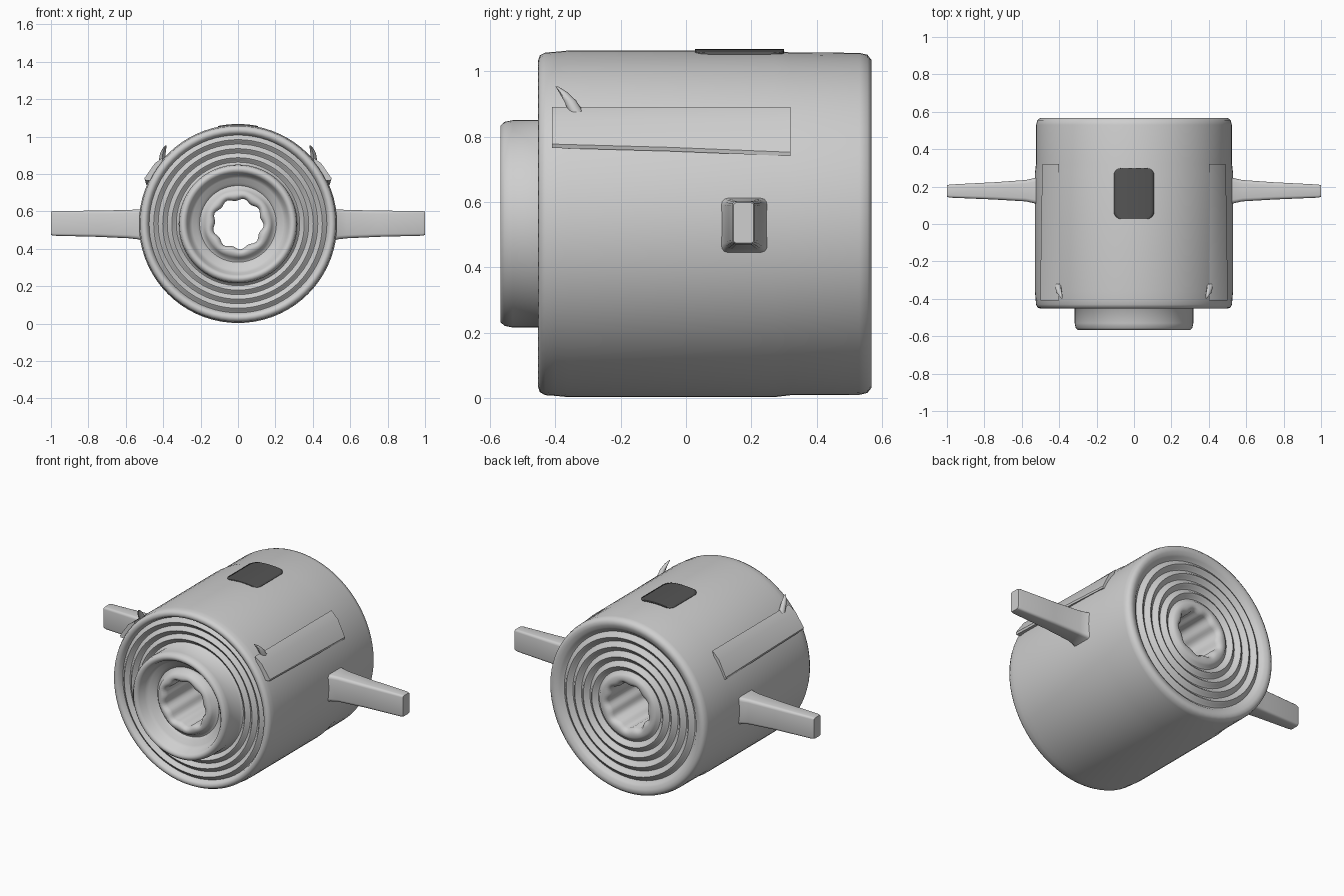
import bpy, bmesh, math
from math import sin, cos, pi, radians

cube = bpy.data.objects.get("Cube")
if cube:
    bpy.data.objects.remove(cube)

AXIS_Z = 0.533
RADIUS = 0.53


def material(name, value):
    m = bpy.data.materials.new(name)
    m.use_nodes = True
    m.diffuse_color = (value, value, value, 1)
    m.node_tree.nodes["Principled BSDF"].inputs["Base Color"].default_value = m.diffuse_color
    return m


pale = material("pale grey", 0.62)
dark = material("dark grey", 0.09)


def make_object(name, bm, mat, angle=45):
    bmesh.ops.recalc_face_normals(bm, faces=bm.faces[:])
    mesh = bpy.data.meshes.new(name)
    bm.to_mesh(mesh)
    bm.free()
    ob = bpy.data.objects.new(name, mesh)
    bpy.context.collection.objects.link(ob)
    mesh.materials.append(mat)
    bpy.ops.object.select_all(action='DESELECT')
    ob.select_set(True)
    bpy.context.view_layer.objects.active = ob
    bpy.ops.object.shade_smooth_by_angle(angle=radians(angle))
    return ob


def skin(bm, loops, closed=False, caps=True):
    """Bridge equal-length vertex loops with quads."""
    rows = [[bm.verts.new(p) for p in loop] for loop in loops]
    pairs = list(zip(rows, rows[1:])) + ([(rows[-1], rows[0])] if closed else [])
    for a, b in pairs:
        for i in range(len(a)):
            j = (i + 1) % len(a)
            bm.faces.new((a[i], a[j], b[j], b[i]))
    if caps and not closed:
        bm.faces.new(rows[0])
        bm.faces.new(rows[-1])


def ripples(r0, r1, count, y, depth):
    """Concentric ridges between two radii on an end face."""
    n = count * 6
    return [(r0 + (r1 - r0) * i / n, y + depth * cos(2 * pi * count * i / n))
            for i in range(n + 1)]


# Lathed drum: hollow bore, stepped collar, ridged end faces
front_collar = [(0.13, -0.49), (0.14, -0.515), (0.16, -0.52), (0.18, -0.505),
                (0.19, -0.48), (0.205, -0.475), (0.22, -0.49), (0.245, -0.50),
                (0.262, -0.515), (0.272, -0.555), (0.285, -0.568), (0.30, -0.568),
                (0.312, -0.555), (0.317, -0.53), (0.317, -0.43)]
front_face = ripples(0.33, 0.475, 3, -0.43, 0.010)
shell = [(0.485, -0.445), (0.50, -0.452), (0.515, -0.447), (0.524, -0.43),
         (0.526, -0.40), (RADIUS, -0.36), (RADIUS, 0.27), (0.524, 0.32),
         (0.523, 0.53), (0.517, 0.555), (0.50, 0.568), (0.48, 0.565)]
back_face = ripples(0.465, 0.18, 5, 0.548, 0.011)
bore = [(0.16, 0.562), (0.142, 0.555), (0.13, 0.535)]
profile = front_collar + front_face + shell + back_face + bore

SEGMENTS = 72


def lathe_point(r, y, a):
    inner = max(0, 1 - max(0, r - 0.13) / 0.06)
    r += 0.007 * inner * cos(9 * a + 0.6)
    return (r * cos(a), y, AXIS_Z + r * sin(a))


bm = bmesh.new()
skin(bm, [[lathe_point(r, y, 2 * pi * i / SEGMENTS) for i in range(SEGMENTS)]
          for r, y in profile], closed=True)
make_object("drum", bm, pale, 60)


def rounded_rect(x, y, z, hy, hz, corner):
    pts = []
    for q, (sy, sz) in enumerate(((1, 1), (-1, 1), (-1, -1), (1, -1))):
        for k in range(4):
            a = q * pi / 2 + k * pi / 6
            pts.append((x, y + sy * (hy - corner) + corner * cos(a),
                        z + sz * (hz - corner) + corner * sin(a)))
    return pts


for side, s in (("left", 1), ("right", -1)):
    # Tapered side handle with a flared root
    sections = [(0.50, 0.18, 0.525, 0.082, 0.092, 0.02),
                (0.53, 0.178, 0.53, 0.068, 0.080, 0.02),
                (0.58, 0.178, 0.532, 0.057, 0.076, 0.018),
                (0.75, 0.177, 0.534, 0.046, 0.070, 0.016),
                (0.985, 0.176, 0.536, 0.035, 0.066, 0.012),
                (1.0, 0.176, 0.536, 0.031, 0.062, 0.010)]
    bm = bmesh.new()
    skin(bm, [[(s * x, y, z) for x, y, z in rounded_rect(*sec)] for sec in sections])
    make_object(side + "_handle", bm, pale, 40)

    # Wedge flap lying along the shoulder, sinking into the shell at the back
    bm = bmesh.new()
    loops = []
    for y, out, low in ((-0.41, 0.024, 0.765), (-0.05, 0.016, 0.755), (0.32, 0.002, 0.74)):
        edge = math.sqrt(RADIUS ** 2 - (low - AXIS_Z) ** 2)
        section = [(0.40, 0.89), (0.445, 0.845 + out / 2), (edge + out, low + 0.012),
                   (edge + out * 0.8, low), (edge - 0.04, low)]
        loops.append([(s * x, y, z) for x, z in section])
    skin(bm, loops)
    make_object(side + "_flap", bm, pale, 30)

    # Small pointed lug at the front of the shoulder
    bm = bmesh.new()
    path = [(0.405, -0.335, 0.875, 0.022), (0.402, -0.355, 0.91, 0.019),
            (0.394, -0.375, 0.935, 0.013), (0.386, -0.395, 0.953, 0.004)]
    skin(bm, [[(s * (x + 0.8 * r * cos(k * pi / 4)), y + r * sin(k * pi / 4), z)
               for k in range(8)] for x, y, z, r in path])
    make_object(side + "_lug", bm, pale, 50)

# Dark rounded panel wrapped over the top
bm = bmesh.new()
HALF_X, HALF_Y, CORNER, MID_Y = 0.108, 0.136, 0.04, 0.163
ROWS, COLS = 24, 12
grid = []
for i in range(ROWS + 1):
    v = -HALF_Y * cos(pi * i / ROWS)
    over = max(0, abs(v) - (HALF_Y - CORNER))
    half = HALF_X - CORNER + math.sqrt(max(0, CORNER ** 2 - over ** 2))
    row = []
    for j in range(COLS + 1):
        x = half * (2 * j / COLS - 1)
        row.append(bm.verts.new((x, MID_Y + v, AXIS_Z + math.sqrt(0.534 ** 2 - x * x))))
    grid.append(row)
for a, b in zip(grid, grid[1:]):
    for j in range(COLS):
        bm.faces.new((a[j], a[j + 1], b[j + 1], b[j]))
panel = make_object("top_panel", bm, dark, 40)
solid = panel.modifiers.new("thickness", 'SOLIDIFY')
solid.thickness = 0.008
solid.offset = -1
